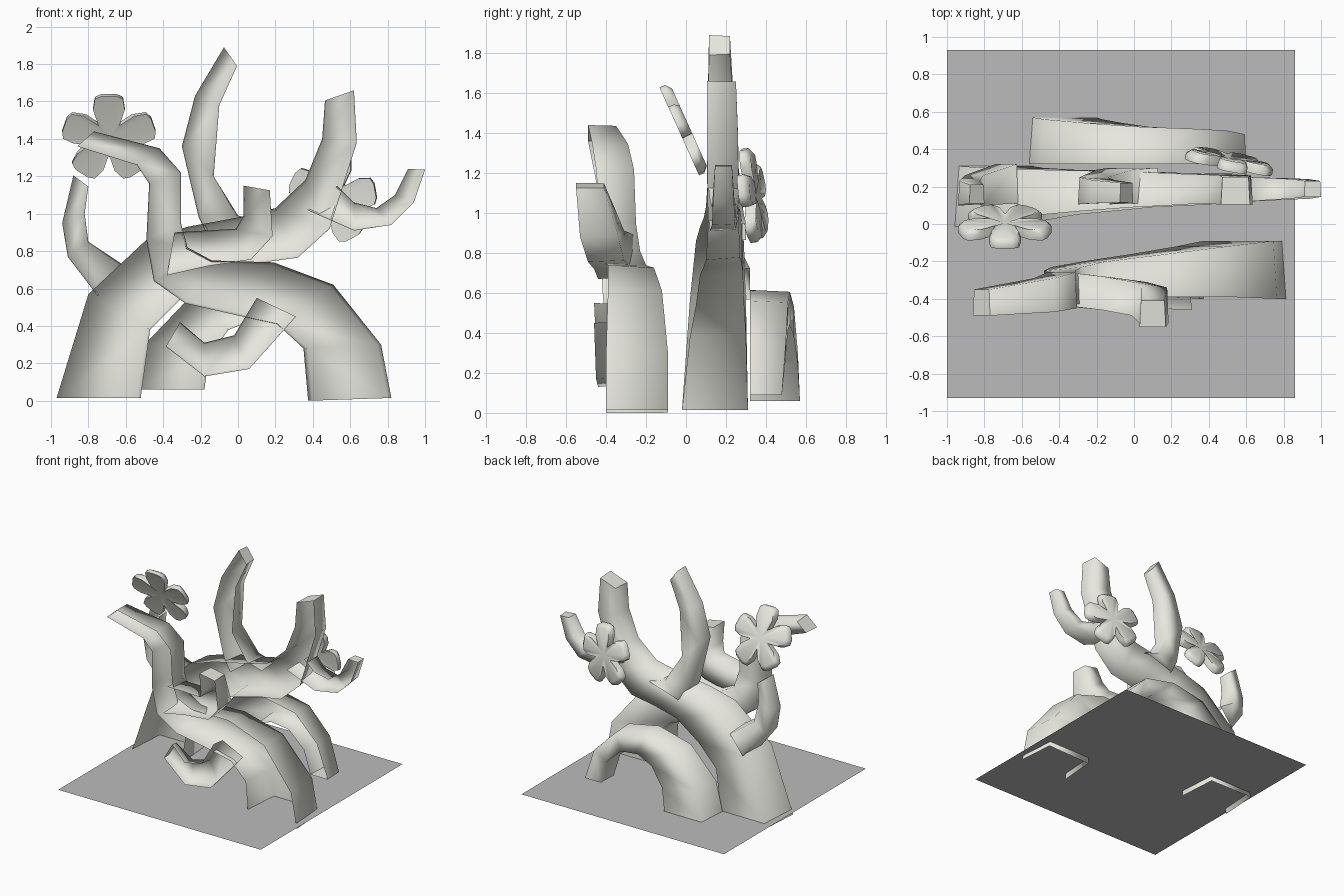
import bpy, bmesh, math
from mathutils import Vector

cube = bpy.data.objects.get("Cube")
if cube:
    bpy.data.objects.remove(cube, do_unlink=True)


def material(name, rgb):
    m = bpy.data.materials.new(name)
    m.use_nodes = True
    m.diffuse_color = (*rgb, 1)
    m.node_tree.nodes["Principled BSDF"].inputs["Base Color"].default_value = (*rgb, 1)
    return m


coral = material("pale_coral", (0.8, 0.8, 0.74))
sand = material("grey_sand", (0.5, 0.5, 0.5))


def finish(bm, name, mat):
    me = bpy.data.meshes.new(name)
    bm.to_mesh(me)
    bm.free()
    me.materials.append(mat)
    ob = bpy.data.objects.new(name, me)
    bpy.context.collection.objects.link(ob)
    return ob


def branch(name, stations):
    """Channel open to the front; station = (x, z) of both edges, front y, back y."""
    bm = bmesh.new()
    rows = []
    for x1, z1, x2, z2, yf, yb in stations:
        a, b = Vector((x1, 0, z1)), Vector((x2, 0, z2))
        front, back = Vector((0, yf, 0)), Vector((0, yb, 0))
        pts = (a + front, a.lerp(b, 0.05) + back, a.lerp(b, 0.95) + back, b + front)
        rows.append([bm.verts.new(p) for p in pts])
    backs = []
    for r, s in zip(rows, rows[1:]):
        for i in range(3):
            f = bm.faces.new((r[i], r[i + 1], s[i + 1], s[i]))
            f.smooth = True
            if i == 1:
                backs.append(f)
    bm.faces.new(rows[-1][::-1])  # flat cap at the tip
    bm.normal_update()
    if sum(f.normal.y for f in backs) < 0:
        bmesh.ops.reverse_faces(bm, faces=bm.faces[:])
    return finish(bm, name, coral)


def flower(name, centre, side_lean, up_lean, radius, phase):
    """Five flared petals with a rounded back."""
    u = Vector((1, side_lean, 0)).normalized()
    v = Vector((0, up_lean, 1)).normalized()
    n = v.cross(u).normalized()  # towards the back
    outline = []
    for k in range(5):
        t = math.radians(phase + 72 * k)
        for r, w in ((0.68, -0.34), (0.93, -0.30), (1.0, -0.16),
                     (1.0, 0.16), (0.93, 0.30), (0.68, 0.34)):
            outline.append((r * math.cos(t) - w * math.sin(t), r * math.sin(t) + w * math.cos(t)))
        t += math.radians(36)
        outline.append((0.38 * math.cos(t), 0.38 * math.sin(t)))
    bm = bmesh.new()
    c = Vector(centre)

    def ring(scale, depth):
        return [bm.verts.new(c + (u * a + v * b) * radius * scale + n * depth) for a, b in outline]

    rings = [ring(1, 0), ring(1, 0.03), ring(0.88, 0.055)]
    count = len(outline)
    for r, s in zip(rings, rings[1:]):
        for i in range(count):
            j = (i + 1) % count
            bm.faces.new((r[i], r[j], s[j], s[i])).smooth = True
    for r, depth in ((rings[0], 0.015), (rings[2], 0.04)):
        mid = bm.verts.new(c + n * depth)
        for i in range(count):
            bm.faces.new((r[i], r[(i + 1) % count], mid)).smooth = True
    bmesh.ops.recalc_face_normals(bm, faces=bm.faces[:])
    ob = finish(bm, name, coral)
    bpy.ops.object.select_all(action="DESELECT")
    ob.select_set(True)
    bpy.context.view_layer.objects.active = ob
    bpy.ops.object.shade_smooth_by_angle(angle=math.radians(60))
    return ob


# Sandy ground sheet, with the trunk feet poking slightly through
bm = bmesh.new()
bm.faces.new([bm.verts.new(p) for p in ((-1, -0.93, 0.055), (0.86, -0.93, 0.055),
                                        (0.86, 0.93, 0.055), (-1, 0.93, 0.055))])
finish(bm, "ground_sheet", sand)

# Front trunk and its two side branches
branch("front_trunk", [
    (0.82, 0.015, 0.375, 0.0, -0.40, -0.09),
    (0.765, 0.30, 0.35, 0.28, -0.40, -0.09),
    (0.51, 0.62, 0.21, 0.41, -0.39, -0.12),
    (0.19, 0.74, -0.02, 0.46, -0.39, -0.16),
    (-0.14, 0.75, -0.28, 0.52, -0.41, -0.20),
    (-0.27, 0.82, -0.45, 0.64, -0.42, -0.23),
    (-0.305, 0.95, -0.49, 0.86, -0.43, -0.25),
    (-0.305, 1.22, -0.475, 1.16, -0.45, -0.26),
    (-0.42, 1.35, -0.54, 1.26, -0.47, -0.29),
    (-0.77, 1.44, -0.86, 1.36, -0.49, -0.35)])
branch("front_upper_branch", [
    (-0.34, 0.90, -0.38, 0.67, -0.44, -0.26),
    (-0.17, 0.91, -0.16, 0.72, -0.46, -0.28),
    (-0.01, 0.92, 0.07, 0.755, -0.49, -0.31),
    (0.03, 0.99, 0.185, 0.88, -0.53, -0.34),
    (0.03, 1.15, 0.17, 1.125, -0.55, -0.41)])
branch("front_lower_branch", [
    (0.10, 0.55, 0.31, 0.45, -0.46, -0.36),
    (-0.02, 0.35, 0.06, 0.17, -0.45, -0.34),
    (-0.18, 0.31, -0.18, 0.13, -0.44, -0.34),
    (-0.31, 0.42, -0.385, 0.29, -0.42, -0.36)])

# Middle trunk and its three side branches
branch("middle_trunk", [
    (-0.97, 0.015, -0.52, 0.015, -0.02, 0.31),
    (-0.80, 0.57, -0.47, 0.38, 0.02, 0.30),
    (-0.49, 0.86, -0.31, 0.54, 0.05, 0.29),
    (-0.27, 0.93, -0.10, 0.69, 0.07, 0.285),
    (0.0, 0.98, 0.10, 0.735, 0.09, 0.28),
    (0.20, 1.03, 0.32, 0.765, 0.10, 0.27),
    (0.36, 1.18, 0.49, 0.92, 0.11, 0.265),
    (0.45, 1.40, 0.635, 1.38, 0.105, 0.26),
    (0.465, 1.605, 0.62, 1.66, 0.105, 0.25)])
branch("tall_branch", [
    (-0.15, 0.86, 0.14, 0.95, 0.11, 0.30),
    (-0.21, 0.98, 0.0, 0.99, 0.11, 0.29),
    (-0.30, 1.36, -0.13, 1.20, 0.105, 0.25),
    (-0.23, 1.63, -0.10, 1.58, 0.11, 0.235),
    (-0.075, 1.89, -0.005, 1.79, 0.115, 0.22)])
branch("small_side_branch", [
    (-0.75, 0.56, -0.62, 0.73, 0.11, 0.32),
    (-0.91, 0.77, -0.80, 0.85, 0.10, 0.26),
    (-0.94, 0.95, -0.82, 1.00, 0.10, 0.23),
    (-0.88, 1.205, -0.80, 1.145, 0.11, 0.21)])
branch("far_side_branch", [
    (0.53, 1.15, 0.37, 1.02, 0.11, 0.27),
    (0.62, 1.06, 0.62, 0.91, 0.12, 0.25),
    (0.74, 1.03, 0.82, 0.94, 0.13, 0.245),
    (0.84, 1.10, 0.94, 1.06, 0.135, 0.24),
    (0.91, 1.24, 1.0, 1.235, 0.145, 0.23)])

# Low arch at the back
branch("back_arch", [
    (-0.56, 0.06, -0.18, 0.06, 0.32, 0.57),
    (-0.50, 0.30, -0.155, 0.24, 0.32, 0.56),
    (-0.27, 0.54, -0.05, 0.38, 0.32, 0.54),
    (0.02, 0.615, 0.08, 0.43, 0.32, 0.52),
    (0.30, 0.56, 0.24, 0.41, 0.32, 0.51),
    (0.50, 0.36, 0.38, 0.28, 0.32, 0.50),
    (0.60, 0.09, 0.44, 0.09, 0.32, 0.48)])

# Two five-petalled flowers
flower("large_flower", (-0.69, -0.03, 1.40), 0.0, -0.45, 0.25, 90)
flower("small_flower", (0.50, 0.31, 1.08), -0.2, -0.12, 0.24, 10)
